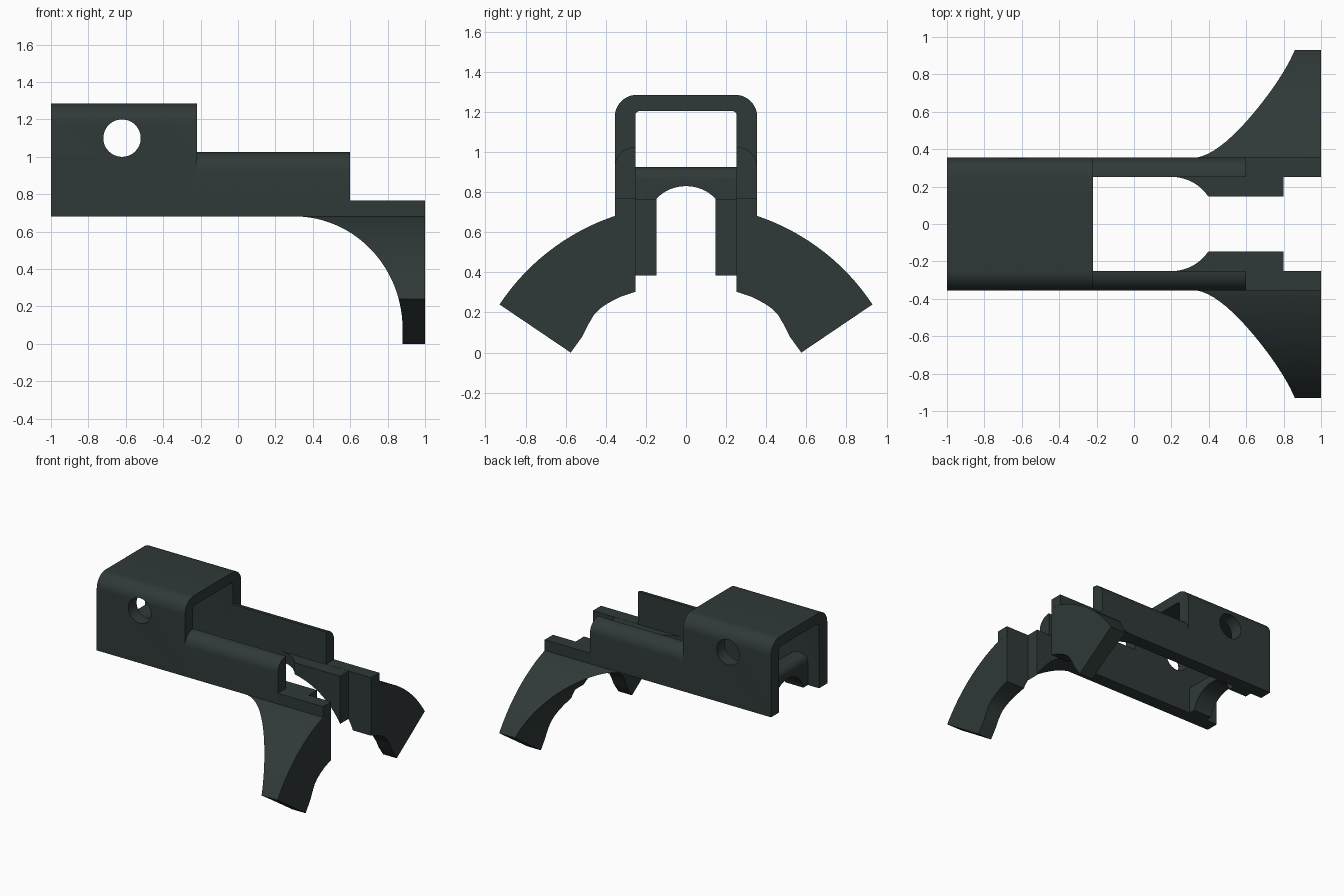
import bpy, bmesh, math

if "Cube" in bpy.data.objects:
    bpy.data.objects.remove(bpy.data.objects["Cube"])

mat = bpy.data.materials.new("dark slate")
mat.diffuse_color = (0.029, 0.041, 0.040, 1)
mat.use_nodes = True
mat.node_tree.nodes["Principled BSDF"].inputs["Base Color"].default_value = mat.diffuse_color


def arc(cx, cy, rx, ry, a0, a1, n):
    """Points on an elliptical arc, angles in degrees."""
    return [(cx + rx * math.cos(math.radians(a0 + (a1 - a0) * i / n)),
             cy + ry * math.sin(math.radians(a0 + (a1 - a0) * i / n))) for i in range(n + 1)]


def prism(name, pts, axis, lo, hi):
    """Extrude a closed 2D profile along one axis."""
    place = {"X": lambda p, d: (d, p[0], p[1]),
             "Y": lambda p, d: (p[0], d, p[1]),
             "Z": lambda p, d: (p[0], p[1], d)}[axis]
    bm = bmesh.new()
    a = [bm.verts.new(place(p, lo)) for p in pts]
    b = [bm.verts.new(place(p, hi)) for p in pts]
    bm.faces.new(a)
    bm.faces.new(b[::-1])
    n = len(pts)
    for i in range(n):
        bm.faces.new((a[i], b[i], b[(i + 1) % n], a[(i + 1) % n]))
    bmesh.ops.recalc_face_normals(bm, faces=bm.faces)
    me = bpy.data.meshes.new(name)
    bm.to_mesh(me)
    bm.free()
    ob = bpy.data.objects.new(name, me)
    bpy.context.collection.objects.link(ob)
    me.materials.append(mat)
    return ob


def apply_mod(ob, mod):
    with bpy.context.temp_override(object=ob, active_object=ob, selected_objects=[ob]):
        bpy.ops.object.modifier_apply(modifier=mod.name)


def boolean(ob, cutter, op):
    m = ob.modifiers.new("cut", "BOOLEAN")
    m.operation, m.solver, m.object = op, "EXACT", cutter
    apply_mod(ob, m)
    bpy.data.objects.remove(cutter)


def mirror_y(ob):
    m = ob.modifiers.new("mirror", "MIRROR")
    m.use_axis = (False, True, False)
    m.use_mirror_merge = False
    apply_mod(ob, m)


W, I, Z0 = 0.355, 0.252, 0.682   # outer and inner half width, underside height

# Hood: rounded U section with a cross hole
right_half = [(I, Z0), (W, Z0)] + arc(W - 0.11, 1.285 - 0.11, 0.11, 0.11, 0, 90, 10)
inner_half = arc(I - 0.02, 1.184, 0.02, 0.02, 90, 0, 4)
hood_pts = right_half + [(-y, z) for y, z in right_half[::-1]] \
    + [(-y, z) for y, z in inner_half[::-1]] + inner_half
hood = prism("hood", hood_pts, "X", -1, -0.22)
boolean(hood, prism("hole_cutter", arc(-0.62, 1.1, 0.1, 0.1, 0, 352.5, 47), "Y", -1, 1), "DIFFERENCE")

# Side rails: rounded outer top edge
rail_pts = [(I, Z0), (W, Z0)] + arc(I, 0.925, W - I, 0.1, 0, 90, 10)
rail = prism("side_rails", rail_pts, "X", -0.22, 0.6)
mirror_y(rail)

# Low rail ends
tip = prism("rail_ends", [(I, Z0), (W, Z0), (W, 0.767), (I, 0.767)], "X", 0.6, 1)
mirror_y(tip)

# Side profile shared by arms and grip pads: swept underside curve
sweep = arc(0.30, 0.08, 0.58, 0.602, 90, 0, 28)


def side_profile(top):
    return [(0.1, Z0)] + sweep + [(0.88, -0.1), (1, -0.1), (1, top), (0.1, top)]


# Curved arms: ring sector trimmed by the sweep
a0 = math.degrees(math.atan2(0.24 + 0.376, 0.93))
a1 = math.degrees(math.acos(W / 1.115))
arm_pts = arc(0, -0.376, 1.115, 1.115, a0, a1, 20) + [
    (I, Z0), (I, 0.303), (0.33, 0.277), (0.393, 0.244), (0.43, 0.218),
    (0.458, 0.190), (0.49, 0.135), (0.517, 0.08), (0.575, 0.0)]
arm = prism("curved_arms", arm_pts, "X", 0.2, 1)
boolean(arm, prism("arm_cutter", side_profile(0.9), "Y", 0, 1.2), "INTERSECT")
mirror_y(arm)

# Grip pads on the inner faces
pad_pts = arc(0.2, 0.02, 0.235, 0.232, 90, 34, 10)
pad_pts += [(0.405, 0.146), (0.8, 0.146), (0.8, 0.26), (0.2, 0.26)]
pad = prism("grip_pads", pad_pts, "Z", 0.2, 0.766)
boolean(pad, prism("pad_cutter", side_profile(0.9), "Y", 0, 0.5), "INTERSECT")
mirror_y(pad)

# Cross bar under the hood: arched underside, rounded top
arch = arc(0, 0.625, 0.205, 0.205, 164, 16, 20)
bar = prism("cross_bar", [(-I, Z0)] + arch + [(I, Z0), (I, 0.925), (-I, 0.925)], "X", -0.9, -0.74)
bm = bmesh.new()
bm.from_mesh(bar.data)
top = [e for e in bm.edges if all(v.co.z > 0.92 for v in e.verts)
       and abs(e.verts[0].co.x - e.verts[1].co.x) < 0.01]
bmesh.ops.bevel(bm, geom=top, offset=0.06, segments=6, profile=0.5, affect="EDGES")
bm.to_mesh(bar.data)
bm.free()

# Smooth the curves, keep the corners sharp
for ob in list(bpy.context.collection.objects):
    bpy.ops.object.select_all(action="DESELECT")
    ob.select_set(True)
    bpy.context.view_layer.objects.active = ob
    bpy.ops.object.shade_smooth_by_angle(angle=math.radians(25))
